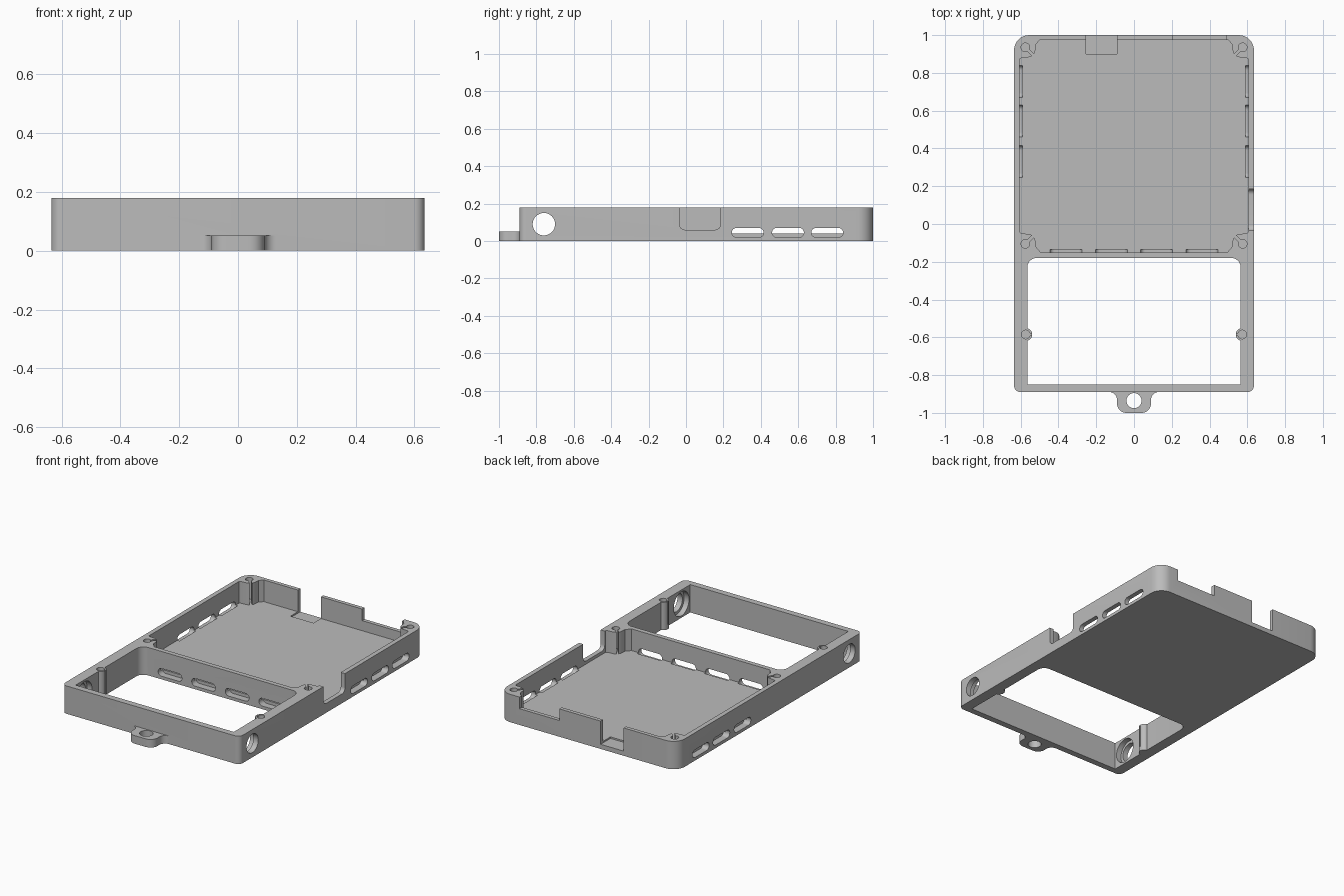
import bpy, bmesh
from math import sin, cos, pi, radians

cube = bpy.data.objects.get("Cube")
if cube:
    bpy.data.objects.remove(cube, do_unlink=True)

grey = bpy.data.materials.new("plain grey")
grey.use_nodes = True
color = (0.5, 0.5, 0.5, 1)
grey.diffuse_color = color
grey.node_tree.nodes["Principled BSDF"].inputs["Base Color"].default_value = color

TOP, FLOOR = 0.18, 0.04


def prism(name, pts, lo, hi, axis="z"):
    """Extrude a 2D outline along one axis."""
    place = {"z": lambda a, b, h: (a, b, h),
             "x": lambda a, b, h: (h, a, b),
             "y": lambda a, b, h: (a, h, b)}[axis]
    bm = bmesh.new()
    face = bm.faces.new([bm.verts.new(place(a, b, lo)) for a, b in pts])
    ext = bmesh.ops.extrude_face_region(bm, geom=[face])
    verts = [g for g in ext["geom"] if isinstance(g, bmesh.types.BMVert)]
    bmesh.ops.translate(bm, verts=verts, vec=place(0, 0, hi - lo))
    bmesh.ops.recalc_face_normals(bm, faces=bm.faces)
    mesh = bpy.data.meshes.new(name)
    bm.to_mesh(mesh)
    bm.free()
    mesh.materials.append(grey)
    obj = bpy.data.objects.new(name, mesh)
    bpy.context.collection.objects.link(obj)
    return obj


def arc(cx, cy, r, start, end, n=8):
    angles = [radians(start + (end - start) * i / n) for i in range(n + 1)]
    return [(cx + r * cos(t), cy + r * sin(t)) for t in angles]


def circle(cx, cy, r, n=32):
    return arc(cx, cy, r, 0, 360, n)[:-1]


def rounded(x0, x1, y0, y1, low, high):
    """Rectangle with one radius for the low corners and one for the high."""
    pts = []
    for x, y, sx, sy, r, a in ((x1, y1, -1, -1, high, 0), (x0, y1, 1, -1, high, 90),
                               (x0, y0, 1, 1, low, 180), (x1, y0, -1, 1, low, 270)):
        pts += arc(x + sx * r, y + sy * r, r, a, a + 90) if r else [(x, y)]
    return pts


def combine(target, other, operation):
    """Apply a boolean and discard the helper."""
    mod = target.modifiers.new("join", "BOOLEAN")
    mod.operation, mod.solver, mod.object = operation, "EXACT", other
    bpy.context.view_layer.update()
    graph = bpy.context.evaluated_depsgraph_get()
    mesh = bpy.data.meshes.new_from_object(target.evaluated_get(graph))
    target.modifiers.clear()
    target.data = mesh
    bpy.data.objects.remove(other, do_unlink=True)


def cut(*args):
    combine(case, prism("cutter", *args), "DIFFERENCE")


def add(*args):
    combine(case, prism("addition", *args), "UNION")


# Outer shell, equipment tray and open front window
case = prism("case", rounded(-0.635, 0.635, -0.89, 1, 0.035, 0.08), 0, TOP)
cut(rounded(-0.605, 0.605, -0.15, 0.975, 0.04, 0.04), FLOOR, 0.3)
cut(rounded(-0.565, 0.565, -0.85, -0.18, 0, 0.05), -0.1, 0.3)

# Corner screw posts with slit holes
post = [(-0.04, 0.07), (-0.02, 0.055), (0.02, 0.052), (0.042, 0.042), (0.052, 0.02),
        (0.055, -0.015), (0.085, -0.05), (-0.02, -0.05), (-0.04, -0.03)]
slit = [(0.01, 0), (0.06, 0.05), (0.05, 0.06), (0, 0.01)]
for sx in (-1, 1):
    for cy, sy in ((0.935, -1), (-0.105, 1)):
        cx = sx * 0.575

        def corner(pts):
            return [(cx - sx * u, cy + sy * v) for u, v in pts]
        add(corner(post), 0.02, TOP)
        cut(circle(cx, cy, 0.023), FLOOR, 0.3)
        cut(corner(slit), FLOOR, 0.3)

    # Half-round screw bosses in the front window
    add(circle(sx * 0.573, -0.585, 0.034), 0, TOP)
    cut(circle(sx * 0.573, -0.585, 0.023), 0.03, 0.3)
    cut(rounded(min(sx * 0.52, sx * 0.56), max(sx * 0.52, sx * 0.56),
                -0.589, -0.581, 0, 0), 0.03, 0.3)

    # Side bores, wider on the inside
    lo, hi = sorted((sx * 0.5, sx * 0.7))
    cut(circle(-0.76, 0.09, 0.06), lo, hi, "x")
    lo, hi = sorted((sx * 0.5, sx * 0.6))
    cut(circle(-0.76, 0.09, 0.078), lo, hi, "x")

    # Side vents
    lo, hi = sorted((sx * 0.59, sx * 0.7))
    for y in (0.33, 0.545, 0.755):
        cut(rounded(y - 0.085, y + 0.085, 0.02, 0.07, 0.0249, 0.0249), lo, hi, "x")

# Divider vents
for x in (-0.36, -0.12, 0.12, 0.36):
    cut(rounded(x - 0.085, x + 0.085, 0.02, 0.07, 0.0249, 0.0249), -0.25, -0.135, "y")

# Side notch, deep rear notch and shallow rear notch
cut(rounded(-0.035, 0.185, 0.06, 0.3, 0.03, 0), 0.59, 0.7, "x")
cut(rounded(-0.255, -0.09, 0.03, 0.3, 0, 0), 0.9, 1.1, "y")
cut(rounded(0.205, 0.49, 0.105, 0.3, 0, 0), 0.96, 1.1, "y")

# Lanyard lug with flared base
half = arc(0.13, -0.93, 0.04, 90, 180) + arc(0.04, -0.95, 0.05, 0, -90)
lug = [(0.13, -0.87)] + half
add(lug + [(-x, y) for x, y in reversed(lug)], 0, 0.052)
cut(circle(0, -0.935, 0.04), -0.1, 0.1)

# Smooth the rounded walls, keep edges crisp
bpy.ops.object.select_all(action="DESELECT")
case.select_set(True)
bpy.context.view_layer.objects.active = case
bpy.ops.object.shade_smooth_by_angle(angle=radians(30))
